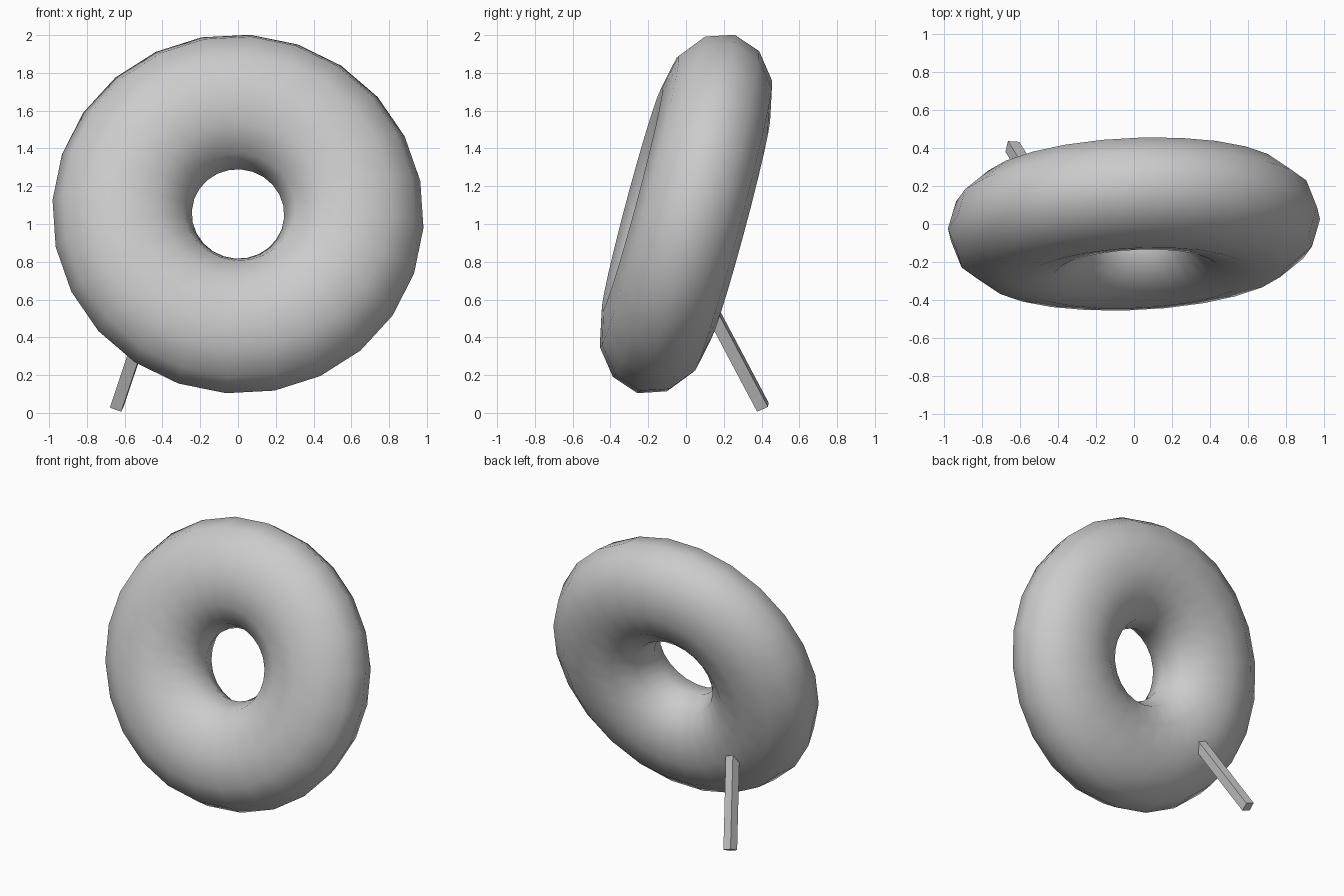
import bpy
from math import radians
from mathutils import Matrix, Vector

cube = bpy.data.objects.get("Cube")
if cube:
    bpy.data.objects.remove(cube, do_unlink=True)

# Single plain grey
grey = bpy.data.materials.new("plain_grey")
grey.use_nodes = True
colour = (0.6, 0.6, 0.6, 1)
grey.diffuse_color = colour
grey.node_tree.nodes["Principled BSDF"].inputs["Base Color"].default_value = colour

# Flattened ring, leaning back and turned slightly
bpy.ops.mesh.primitive_torus_add(major_segments=24, minor_segments=12,
                                 major_radius=0.615, minor_radius=0.37)
ring = bpy.context.object
ring.name = ring.data.name = "ring"
ring.data.transform(Matrix.Translation((0, 0, 1.053))
                    @ Matrix.Rotation(radians(2.6), 4, 'Z')
                    @ Matrix.Rotation(radians(75), 4, 'X')
                    @ Matrix.Rotation(radians(-4.4), 4, 'Z')
                    @ Matrix.Diagonal((1, 1, 0.8, 1)))
ring.data.materials.append(grey)
bpy.ops.object.shade_smooth()

# Square prop rising from the floor into the back of the ring
bpy.ops.mesh.primitive_cube_add(size=1)
prop = bpy.context.object
prop.name = prop.data.name = "rear_prop"
foot = Vector((-0.642, 0.407, 0.03))
axis = Vector((0.335, -0.53, 1)).normalized()
side = Vector((0.06, -0.005, -0.02))
side = (side - axis * side.dot(axis)).normalized()
turn = Matrix((side, axis.cross(side), axis)).transposed().to_4x4()
length = 0.72
prop.data.transform(Matrix.Translation(foot + axis * length / 2) @ turn
                    @ Matrix.Diagonal((0.064, 0.064, length, 1)))
prop.data.materials.append(grey)
